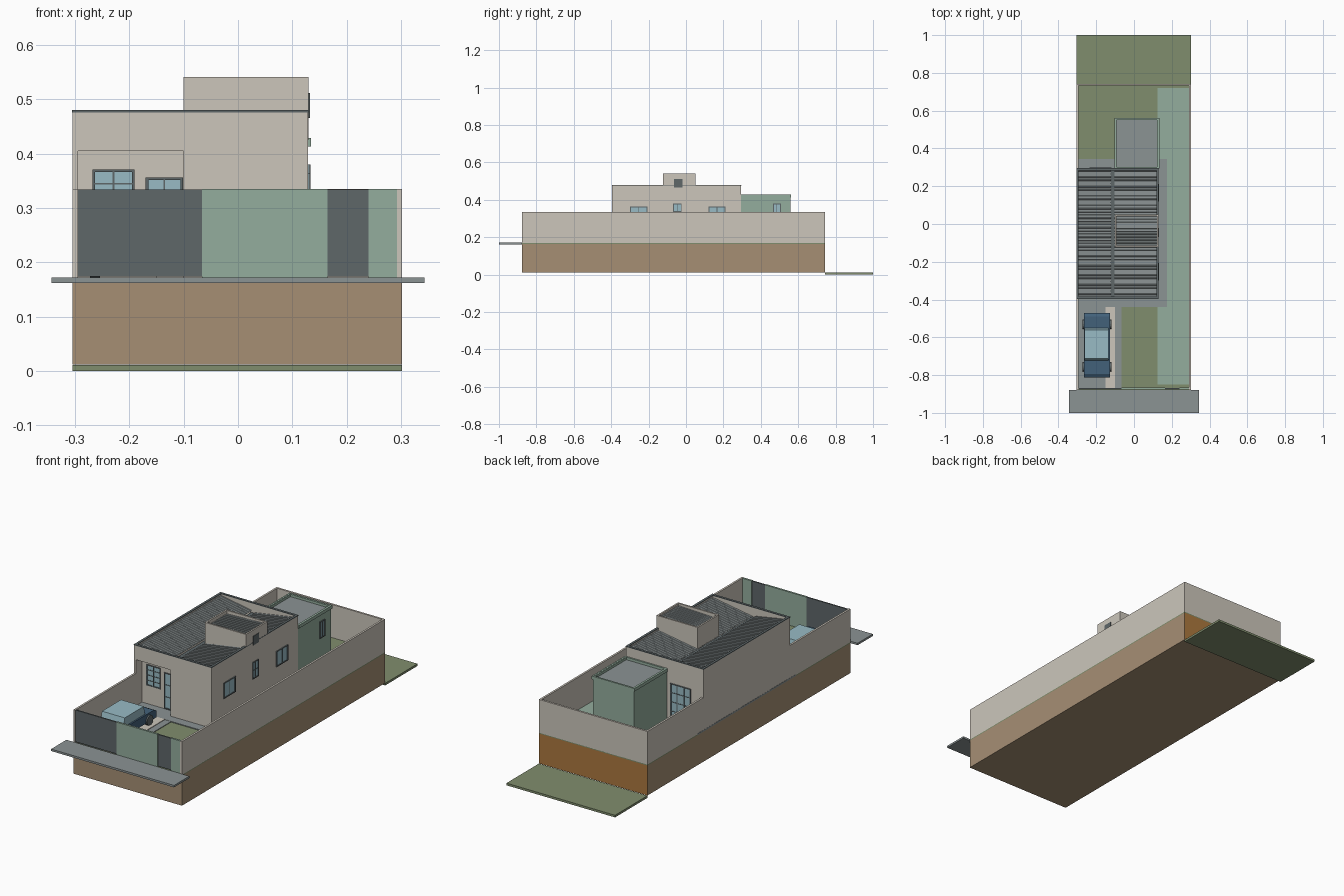
import bpy, bmesh, math

if "Cube" in bpy.data.objects:
    bpy.data.objects.remove(bpy.data.objects["Cube"])


def srgb(r, g, b):
    return tuple(((c / 255 + 0.055) / 1.055) ** 2.4 for c in (r, g, b)) + (1,)


COLOURS = dict(beige=(204, 198, 187), sage=(148, 173, 157), charcoal=(94, 103, 105),
               grey=(139, 147, 148), earth=(166, 143, 116), ochre=(172, 120, 62),
               grass=(128, 141, 109), glass=(152, 187, 197), blue=(66, 97, 122))
MATS = {}
for n, c in COLOURS.items():
    MATS[n] = bpy.data.materials.new(n)
    MATS[n].diffuse_color = srgb(*c)


def finish(name, bm, *mats):
    bmesh.ops.recalc_face_normals(bm, faces=bm.faces)
    me = bpy.data.meshes.new(name)
    bm.to_mesh(me)
    bm.free()
    for m in mats:
        me.materials.append(MATS[m])
    ob = bpy.data.objects.new(name, me)
    bpy.context.collection.objects.link(ob)
    return ob


def boxes(name, mat, *items):
    """One object from boxes given as x0, x1, y0, y1, z0, z1."""
    bm = bmesh.new()
    for x0, x1, y0, y1, z0, z1 in items:
        vs = bmesh.ops.create_cube(bm, size=1)['verts']
        for v in vs:
            v.co = ((x0 + x1) / 2 + v.co.x * (x1 - x0), (y0 + y1) / 2 + v.co.y * (y1 - y0),
                    (z0 + z1) / 2 + v.co.z * (z1 - z0))
    return finish(name, bm, mat)


def ring(x0, x1, y0, y1, z0, z1, t):
    """Four walls around a rectangle."""
    return [(x0, x1, y0, y0 + t, z0, z1), (x0, x1, y1 - t, y1, z0, z1),
            (x0, x0 + t, y0 + t, y1 - t, z0, z1), (x1 - t, x1, y0 + t, y1 - t, z0, z1)]


def window(name, axis, pos, sign, a0, a1, z0, z1, cols, rows, t=0.005):
    """Glass plate with frame and bars on a wall facing along axis."""
    def plate(u0, u1, w0, w1, d):
        p = sorted((pos - sign * 0.001, pos + sign * d))
        return (*p, u0, u1, w0, w1) if axis == 'x' else (u0, u1, *p, w0, w1)
    boxes(name + "_glass", "glass", plate(a0, a1, z0, z1, 0.001))
    h = t / 2
    bars = [plate(a0, a0 + t, z0, z1, 0.004), plate(a1 - t, a1, z0, z1, 0.004),
            plate(a0, a1, z0, z0 + t, 0.004), plate(a0, a1, z1 - t, z1, 0.004)]
    for i in range(1, cols):
        u = a0 + (a1 - a0) * i / cols
        bars.append(plate(u - h / 1.5, u + h / 1.5, z0, z1, 0.003))
    for i in range(1, rows):
        w = z0 + (z1 - z0) * i / rows
        bars.append(plate(a0, a1, w - h / 1.5, w + h / 1.5, 0.003))
    boxes(name + "_frame", "charcoal", *bars)


def corrugated(name, xa, za, xb, zb, y0, y1, n):
    """Ribbed roof sheet sloping between two x positions."""
    bm = bmesh.new()
    prev = None
    step = (y1 - y0) / n
    for i in range(n):
        for f, h in ((0, 0), (0.6, 0), (0.7, 0.003), (0.9, 0.003)):
            y = y0 + (i + f) * step
            cur = (bm.verts.new((xa, y, za + h)), bm.verts.new((xb, y, zb + h)))
            if prev:
                bm.faces.new((prev[0], prev[1], cur[1], cur[0]))
            prev = cur
    cur = (bm.verts.new((xa, y1, za)), bm.verts.new((xb, y1, zb)))
    bm.faces.new((prev[0], prev[1], cur[1], cur[0]))
    ob = finish(name, bm, "grey")
    # open sheets must face up
    if ob.data.polygons[0].normal.z < 0:
        ob.data.flip_normals()


L, R, F, B = -0.304, 0.302, -0.878, 0.742

# Sloping-plot block, with an ochre back face
soil = boxes("soil_block", "earth", (L, R, F, B, 0.012, 0.163))
soil.data.materials.append(MATS["ochre"])
for p in soil.data.polygons:
    if p.normal.y > 0.9:
        p.material_index = 1
boxes("yard_grass", "grass", (L, R, F, B, 0.163, 0.168))
boxes("back_lawn", "grass", (L, R, B, 1.0, 0.0, 0.011))
boxes("sidewalk", "grey", (-0.343, 0.343, -1.0, F, 0.162, 0.172))

# Ground finishes
boxes("house_paving", "grey", (L - 0.001, 0.175, -0.44, 0.343, 0.164, 0.172))
boxes("driveway", "grey", (-0.294, -0.15, F + 0.01, -0.44, 0.164, 0.171),
      (-0.10, -0.066, F + 0.01, -0.44, 0.164, 0.171))
boxes("entry_path", "beige", (-0.15, -0.10, F + 0.01, -0.44, 0.164, 0.174))
boxes("side_strip", "sage", (0.125, 0.292, -0.85, 0.72, 0.164, 0.171),)

# Boundary walls and street front
boxes("boundary_walls", "beige", (L, L + 0.01, F, B, 0.167, 0.335),
      (R - 0.01, R, F, B, 0.167, 0.335), (L + 0.01, R - 0.01, B - 0.01, B, 0.167, 0.335))
boxes("front_wall", "sage", (-0.066, 0.165, F + 0.002, F + 0.012, 0.168, 0.335),
      (0.24, 0.292, F + 0.002, F + 0.012, 0.168, 0.335))
boxes("gates", "charcoal", (-0.294, -0.066, F + 0.003, F + 0.01, 0.174, 0.334),
      (0.165, 0.24, F + 0.003, F + 0.01, 0.174, 0.334))

# House shell with a recessed porch at the front left
HL, HR, HF, HB, HT = L, 0.129, -0.395, 0.295, 0.476
PX, PY, t = -0.10, -0.345, 0.01
boxes("house_walls", "beige",
      (HL, HL + t, HF, HB, 0.168, HT), (HR - t, HR, HF, HB, 0.168, HT),
      (HL + t, HR - t, HB - t, HB, 0.168, HT), (PX, HR - t, HF, HF + t, 0.168, HT),
      (HL + t, PX, HF, HF + t, 0.405, HT), (HL + t, PX, HF + t, PY + t, 0.405, 0.413),
      (HL + t, PX, PY, PY + t, 0.168, 0.405), (PX, PX + t, HF + t, PY + t, 0.168, 0.42))
boxes("parapet_cap", "charcoal", *ring(HL - 0.001, HR + 0.001, HF - 0.001, HB + 0.001, HT, 0.48, 0.012))

# Butterfly roof draining to a gutter
corrugated("roof_left", HL + t, 0.468, -0.122, 0.438, HF + t, HB - t, 40)
corrugated("roof_right", -0.102, 0.432, HR - t, 0.468, HF + t, HB - t, 40)
boxes("roof_gutter", "charcoal", (-0.124, -0.10, HF + t, HB - t, 0.424, 0.43))

# Water tank tower
boxes("tower_walls", "beige", *ring(PX, HR + 0.0005, -0.122, 0.05, 0.425, 0.541, 0.008))
corrugated("tower_roof", PX + 0.008, 0.522, HR - 0.008, 0.53, -0.114, 0.042, 10)
boxes("tower_vent", "charcoal", (HR, HR + 0.003, -0.065, -0.02, 0.465, 0.511))

# Rear annex
AL, AR, AF, AB, AT = -0.10, 0.129, HB, 0.558, 0.428
boxes("annex_walls", "sage", *ring(AL, AR, AF, AB, 0.168, AT, 0.008))
boxes("annex_roof", "grey", (AL + 0.008, AR - 0.008, AF + 0.008, AB - 0.008, 0.408, 0.416))
boxes("annex_band", "sage", *ring(AL - 0.004, AR + 0.005, AF, AB + 0.003, 0.413, AT + 0.001, 0.008))

# Windows and doors
window("porch_window", 'y', PY, -1, -0.268, -0.19, 0.265, 0.371, 2, 4)
window("front_door", 'y', PY, -1, -0.17, -0.101, 0.174, 0.356, 2, 3)
window("patio_door", 'y', HB, 1, -0.235, -0.12, 0.174, 0.36, 3, 4)
window("side_window_front", 'x', HR, 1, -0.30, -0.207, 0.285, 0.364, 2, 1)
window("side_window_middle", 'x', HR, 1, -0.07, -0.023, 0.295, 0.38, 2, 2)
window("side_window_rear", 'x', HR, 1, 0.12, 0.212, 0.285, 0.364, 2, 1)
window("annex_window", 'x', AR, 1, 0.465, 0.507, 0.295, 0.38, 2, 1)

# Parked car: lower body, tapered cabin and wheels
CX0, CX1 = -0.265, -0.126


def car_profile(name, mat, pts, x0, x1):
    bm = bmesh.new()
    a = [bm.verts.new((x0, y, z)) for y, z in pts]
    b = [bm.verts.new((x1, y, z)) for y, z in pts]
    bm.faces.new(a)
    bm.faces.new(b)
    for i in range(len(pts)):
        j = (i + 1) % len(pts)
        bm.faces.new((a[i], a[j], b[j], b[i]))
    return finish(name, bm, mat)


car_profile("car_body", "blue", [(-0.812, 0.188), (-0.812, 0.222), (-0.795, 0.232),
            (-0.49, 0.232), (-0.47, 0.222), (-0.47, 0.188)], CX0, CX1)
car_profile("car_cabin", "glass", [(-0.722, 0.23), (-0.712, 0.275), (-0.56, 0.275), (-0.55, 0.23)],
            CX0 + 0.004, CX1 - 0.008)
bm = bmesh.new()
for y in (-0.755, -0.53):
    for x in (CX0 + 0.002, CX1 - 0.002):
        vs = bmesh.ops.create_cone(bm, cap_ends=True, segments=16, radius1=0.025, radius2=0.025,
                                   depth=0.018)['verts']
        for v in vs:
            v.co = (x + v.co.z, y + v.co.x, 0.197 + v.co.y)
finish("car_wheels", bm, "charcoal")

for m in bpy.data.materials:
    if m.users and not m.is_grease_pencil:
        m.use_nodes = True
        m.node_tree.nodes["Principled BSDF"].inputs["Base Color"].default_value = m.diffuse_color
